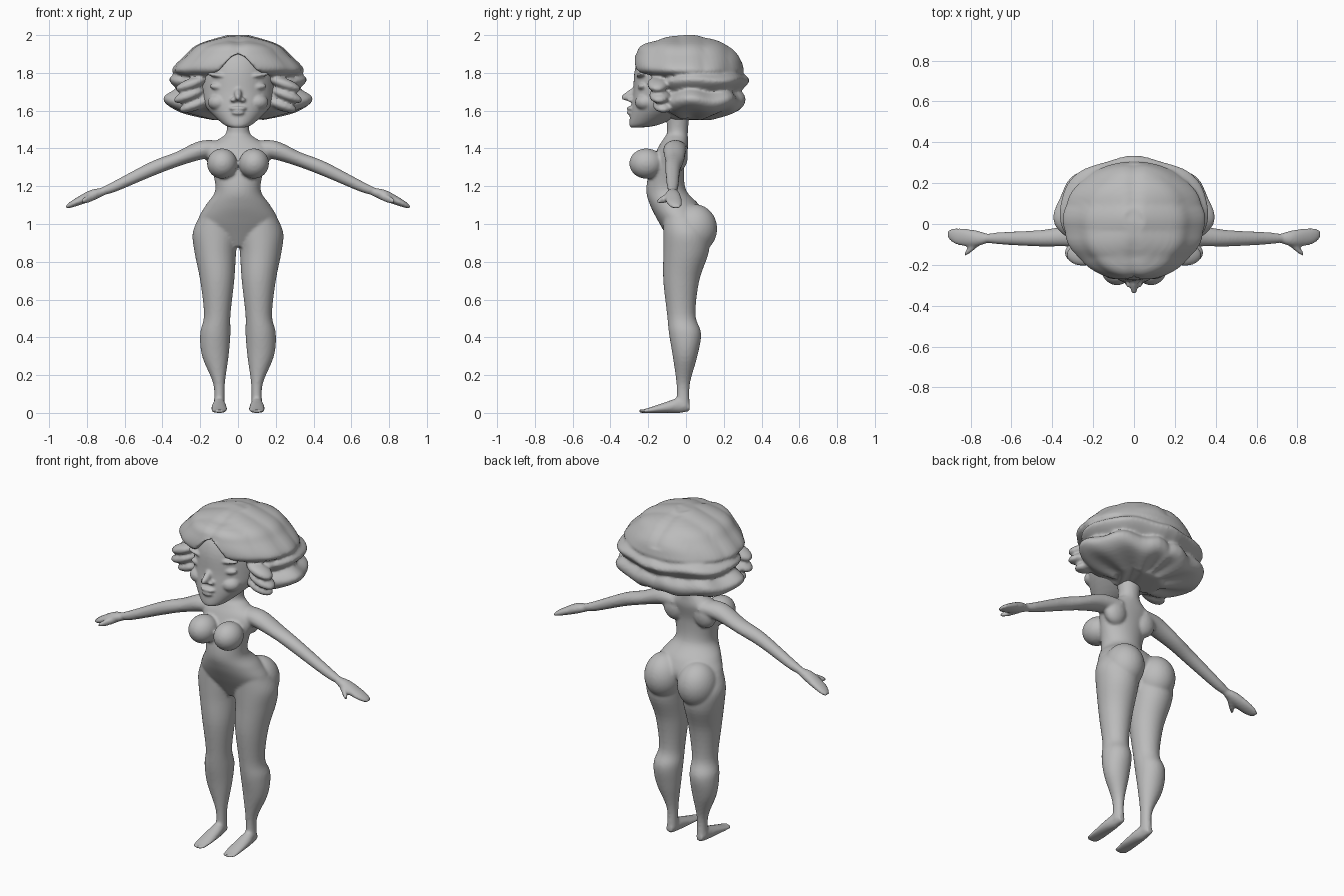
import bpy, bmesh, math
from mathutils import Vector, Matrix

cube = bpy.data.objects.get("Cube")
if cube:
    bpy.data.objects.remove(cube, do_unlink=True)

GREY = (0.5, 0.5, 0.5, 1)
clay = bpy.data.materials.new("clay grey")
clay.use_nodes = True
clay.diffuse_color = GREY
shader = clay.node_tree.nodes["Principled BSDF"]
shader.inputs["Base Color"].default_value = GREY

SIDES = 64
STEPS = 5
HAIR_CENTRE = Vector((0, .03, 1.72))


def level(z, width, front, back, middle=0):
    """Horizontal oval: its centre and its two half axes."""
    return Vector((middle, (front + back) / 2, z, width, 0, 0, 0, (back - front) / 2, 0))


def across(x, y, z, deep, tall):
    """Upright oval facing sideways."""
    return Vector((x, y, z, 0, deep, 0, 0, 0, tall))


def ahead(y, x, z, wide, tall):
    """Upright oval facing forward."""
    return Vector((x, y, z, wide, 0, 0, 0, 0, tall))


def smooth_path(sections):
    """Fill in ovals between the given ones with a Catmull-Rom curve."""
    last = len(sections) - 1
    for i in range(last):
        b, c = sections[i], sections[i + 1]
        slope_b = (c - sections[max(i - 1, 0)]) / 2
        slope_c = (sections[min(i + 2, last)] - b) / 2
        for k in range(STEPS):
            t = k / STEPS
            ease = t * t * (3 - 2 * t)
            yield b.lerp(c, ease) + slope_b * (t * (1 - t) ** 2) - slope_c * (t * t * (1 - t))
    yield sections[last]


def loft(bm, sections, side=1, warp=None):
    """Skin a closed tube over the ovals; side mirrors it in x."""
    rings = []
    for s in smooth_path(sections):
        centre, u, v = Vector(s[:3]), Vector(s[3:6]), Vector(s[6:])
        ring = []
        for k in range(SIDES):
            angle = math.tau * k / SIDES
            p = centre + u * math.cos(angle) + v * math.sin(angle)
            if warp:
                p = warp(p)
            p.x *= side
            ring.append(bm.verts.new(p))
        rings.append(ring)
    for low, high in zip(rings, rings[1:]):
        for k in range(SIDES):
            bm.faces.new((low[k - 1], low[k], high[k], high[k - 1]))
    bm.faces.new(rings[0])
    bm.faces.new(rings[-1])


def blob(bm, centre, radii, tilt=0):
    """Stretched sphere, tilted around the y axis."""
    place = Matrix.Translation(centre) @ Matrix.Rotation(tilt, 4, "Y")
    bmesh.ops.create_uvsphere(bm, u_segments=32, v_segments=20, radius=1,
                              matrix=place @ Matrix.Diagonal((*radii, 1)))


def finish(bm, name, voxel, iterations):
    """Fuse overlapping volumes into one smooth skin."""
    bmesh.ops.recalc_face_normals(bm, faces=bm.faces)
    mesh = bpy.data.meshes.new(name)
    bm.to_mesh(mesh)
    bm.free()
    mesh.materials.append(clay)
    mesh.shade_smooth()
    obj = bpy.data.objects.new(name, mesh)
    bpy.context.collection.objects.link(obj)
    fuse = obj.modifiers.new("fuse", "REMESH")
    fuse.mode = "VOXEL"
    fuse.voxel_size = voxel
    fuse.use_smooth_shade = True
    relax = obj.modifiers.new("relax", "SMOOTH")
    relax.factor = .5
    relax.iterations = iterations


# Torso and neck
torso = [level(z=.88, width=.05, front=-.07, back=.03),
         level(z=.95, width=.17, front=-.11, back=.06),
         level(z=1.02, width=.21, front=-.15, back=.1),
         level(z=1.1, width=.17, front=-.19, back=.07),
         level(z=1.18, width=.12, front=-.21, back=0),
         level(z=1.3, width=.14, front=-.19, back=-.01),
         level(z=1.4, width=.17, front=-.15, back=.01),
         level(z=1.45, width=.1, front=-.12, back=.01),
         level(z=1.49, width=.06, front=-.1, back=.01),
         level(z=1.6, width=.07, front=-.11, back=.02)]

leg = [level(z=1.03, middle=.12, width=.09, front=-.12, back=.08),
       level(z=.95, middle=.12, width=.12, front=-.12, back=.12),
       level(z=.85, middle=.12, width=.11, front=-.12, back=.12),
       level(z=.7, middle=.11, width=.09, front=-.12, back=.07),
       level(z=.52, middle=.11, width=.07, front=-.1, back=.05),
       level(z=.42, middle=.12, width=.08, front=-.09, back=.08),
       level(z=.3, middle=.12, width=.07, front=-.07, back=.06),
       level(z=.15, middle=.1, width=.03, front=-.05, back=.02),
       level(z=.03, middle=.1, width=.03, front=-.05, back=.02)]

foot = [ahead(y=.02, x=.1, z=.03, wide=.02, tall=.02),
        ahead(y=-.03, x=.1, z=.04, wide=.03, tall=.04),
        ahead(y=-.1, x=.1, z=.03, wide=.04, tall=.03),
        ahead(y=-.22, x=.1, z=.01, wide=.04, tall=.01),
        ahead(y=-.25, x=.1, z=.01, wide=.02, tall=.01)]

arm = [across(x=.08, y=-.05, z=1.4, deep=.06, tall=.04),
       across(x=.2, y=-.06, z=1.39, deep=.06, tall=.05),
       across(x=.33, y=-.06, z=1.34, deep=.05, tall=.04),
       across(x=.46, y=-.07, z=1.29, deep=.04, tall=.04),
       across(x=.65, y=-.07, z=1.2, deep=.03, tall=.03),
       across(x=.73, y=-.07, z=1.17, deep=.02, tall=.02)]

hand = [across(x=.71, y=-.07, z=1.17, deep=.02, tall=.02),
        across(x=.78, y=-.07, z=1.15, deep=.04, tall=.03),
        across(x=.87, y=-.06, z=1.11, deep=.04, tall=.02),
        across(x=.91, y=-.05, z=1.09, deep=.02, tall=.01)]

thumb = [across(x=.75, y=-.08, z=1.15, deep=.02, tall=.02),
         across(x=.8, y=-.12, z=1.13, deep=.02, tall=.02),
         across(x=.83, y=-.15, z=1.12, deep=.01, tall=.01)]

body = bmesh.new()
loft(body, torso)
for side in (-1, 1):
    for limb in (leg, foot, arm, hand, thumb):
        loft(body, limb, side)
    # Chest and hip volumes
    blob(body, (side * .084, -.21, 1.32), (.08, .09, .08))
    blob(body, (side * .1, -.04, 1.36), (.07, .05, .08))
    blob(body, (side * .11, .045, .975), (.11, .12, .13))
finish(body, "body", voxel=.0085, iterations=4)

# Skull and jaw
skull = [level(z=1.51, width=.03, front=-.29, back=-.24),
         level(z=1.53, width=.08, front=-.3, back=-.13),
         level(z=1.62, width=.17, front=-.29, back=.05),
         level(z=1.7, width=.2, front=-.28, back=.16),
         level(z=1.82, width=.2, front=-.27, back=.2),
         level(z=1.9, width=.16, front=-.23, back=.16),
         level(z=1.95, width=.08, front=-.13, back=.08)]

nose = [ahead(y=-.25, x=0, z=1.7, wide=.02, tall=.04),
        ahead(y=-.3, x=0, z=1.68, wide=.02, tall=.03),
        ahead(y=-.34, x=0, z=1.67, wide=.01, tall=.01)]

head = bmesh.new()
loft(head, skull)
loft(head, nose)
# Lips
for z, width in ((1.612, .045), (1.588, .036)):
    blob(head, (0, -.29, z), (width, .024, .012))
for side in (-1, 1):
    # Nostrils, brows, closed lids and cheeks
    blob(head, (side * .024, -.29, 1.657), (.018, .022, .012))
    blob(head, (side * .09, -.235, 1.785), (.075, .028, .014), tilt=side * -.15)
    blob(head, (side * .095, -.23, 1.725), (.055, .026, .02), tilt=side * -.12)
    blob(head, (side * .1, -.215, 1.645), (.06, .055, .045))
finish(head, "head", voxel=.007, iterations=3)


def comb_cap(p):
    """Swept locks, a centre parting and a fringe cut away from the face."""
    lock = .022 * abs(math.cos(math.pi * (p.y - .03) / .13)) - .012
    parting = .028 * math.exp(-(p.x / .03) ** 2) if p.z > 1.86 else 0
    p = HAIR_CENTRE + (p - HAIR_CENTRE) * (1 + lock - parting)
    if p.y < -.06:
        fringe = 1.9 - .75 * abs(p.x) + .012 * math.sin(abs(p.x) * 45)
        p.z = max(p.z, fringe)
    return p


def curl(amount, count):
    """Scalloped locks around a tier of hair."""
    def warp(p):
        d = p - HAIR_CENTRE
        angle = count * math.atan2(d.y, abs(d.x))
        grow = 1 + amount * math.sin(angle + 9 * p.z)
        lift = amount * .3 * math.cos(angle)
        return HAIR_CENTRE + Vector((d.x * grow, d.y * grow, d.z + lift))
    return warp


# Hair tiers: cap, wave below it, and bottom curls
cap = [level(z=1.77, width=.28, front=-.2, back=.25),
       level(z=1.8, width=.34, front=-.26, back=.3),
       level(z=1.83, width=.34, front=-.28, back=.3),
       level(z=1.89, width=.28, front=-.27, back=.28),
       level(z=1.95, width=.21, front=-.23, back=.22),
       level(z=2, width=.05, front=-.07, back=.08)]

wave = [level(z=1.69, width=.3, front=-.14, back=.27),
        level(z=1.76, width=.37, front=-.19, back=.33),
        level(z=1.81, width=.3, front=-.14, back=.28)]

curls = [level(z=1.56, width=.15, front=-.07, back=.15),
         level(z=1.6, width=.33, front=-.15, back=.28),
         level(z=1.66, width=.39, front=-.18, back=.31),
         level(z=1.72, width=.3, front=-.14, back=.27)]

hair = bmesh.new()
loft(hair, cap, warp=comb_cap)
loft(hair, wave, warp=curl(amount=.02, count=7))
loft(hair, curls, warp=curl(amount=.035, count=9))
# Side locks framing the face
for side in (-1, 1):
    for z, x, y in ((1.74, .25, -.15), (1.68, .26, -.14), (1.63, .23, -.12)):
        blob(hair, (side * x, y, z), (.085, .055, .03), tilt=side * .35)
finish(hair, "hair", voxel=.009, iterations=3)
